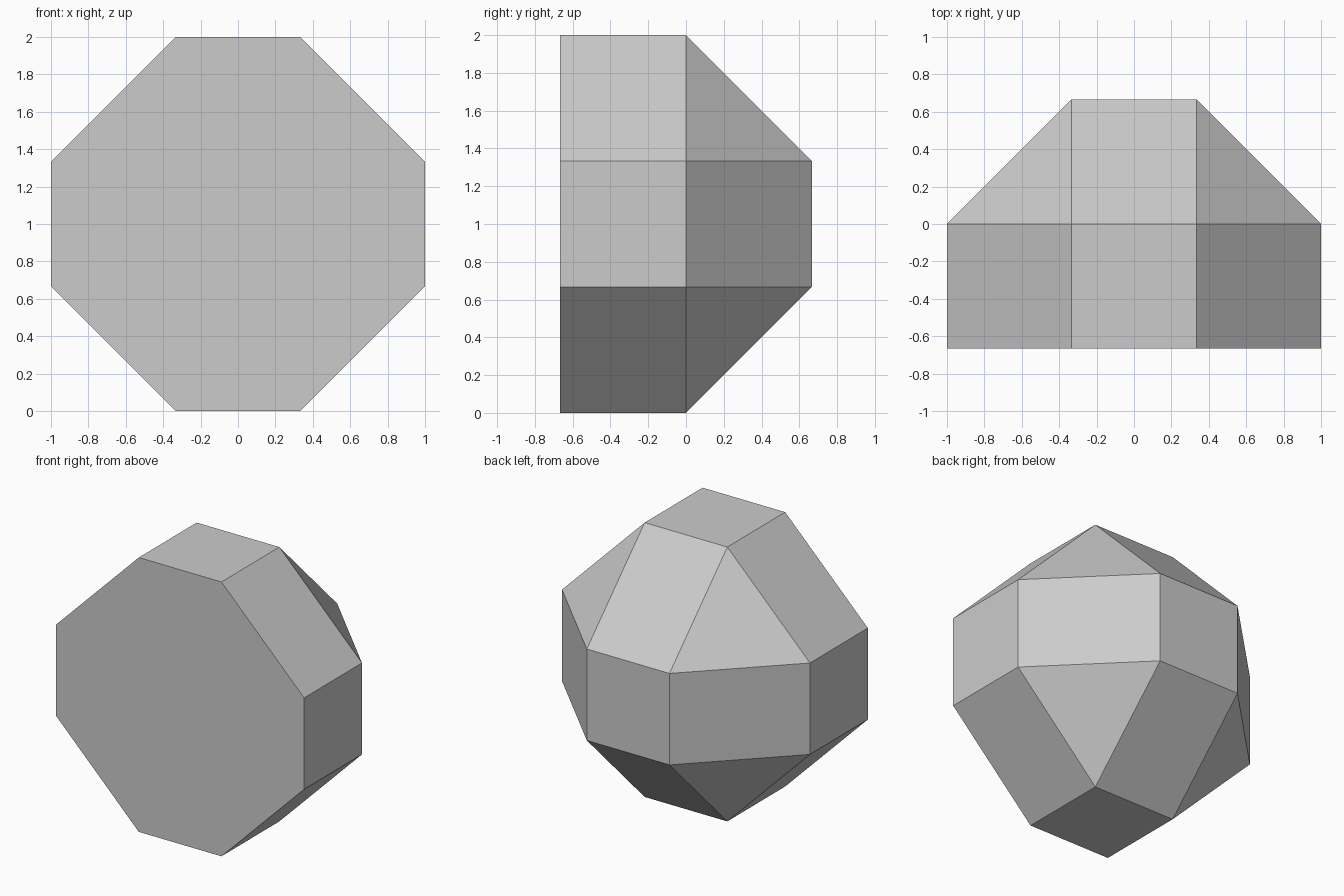
import bpy, bmesh, math

if "Cube" in bpy.data.objects:
    bpy.data.objects.remove(bpy.data.objects["Cube"])

T = 1 / 3

# Octagon and square profiles in (x, z), centred on the axis
octagon = [(1, -T), (1, T), (T, 1), (-T, 1), (-1, T), (-1, -T), (-T, -1), (T, -1)]
square = [(T, -T), (T, T), (-T, T), (-T, -T)]

bm = bmesh.new()


def ring(profile, y):
    return [bm.verts.new((x, y, z + 1)) for x, z in profile]


front = ring(octagon, -2 * T)
middle = ring(octagon, 0)
back = ring(square, 2 * T)

# Flat front and back caps
bm.faces.new(front)
bm.faces.new(back)

# Straight octagonal band
for i in range(8):
    j = (i + 1) % 8
    bm.faces.new((front[i], front[j], middle[j], middle[i]))

# Tapered back: a quad per square side, a triangle per square corner
for i in range(4):
    j = (i + 1) % 4
    a, b, c = (middle[(2 * i + k) % 8] for k in range(3))
    bm.faces.new((a, b, back[j], back[i]))
    bm.faces.new((b, c, back[j]))

bmesh.ops.recalc_face_normals(bm, faces=bm.faces)
mesh = bpy.data.meshes.new("faceted_body")
bm.to_mesh(mesh)
bm.free()
bpy.context.collection.objects.link(bpy.data.objects.new("faceted_body", mesh))
